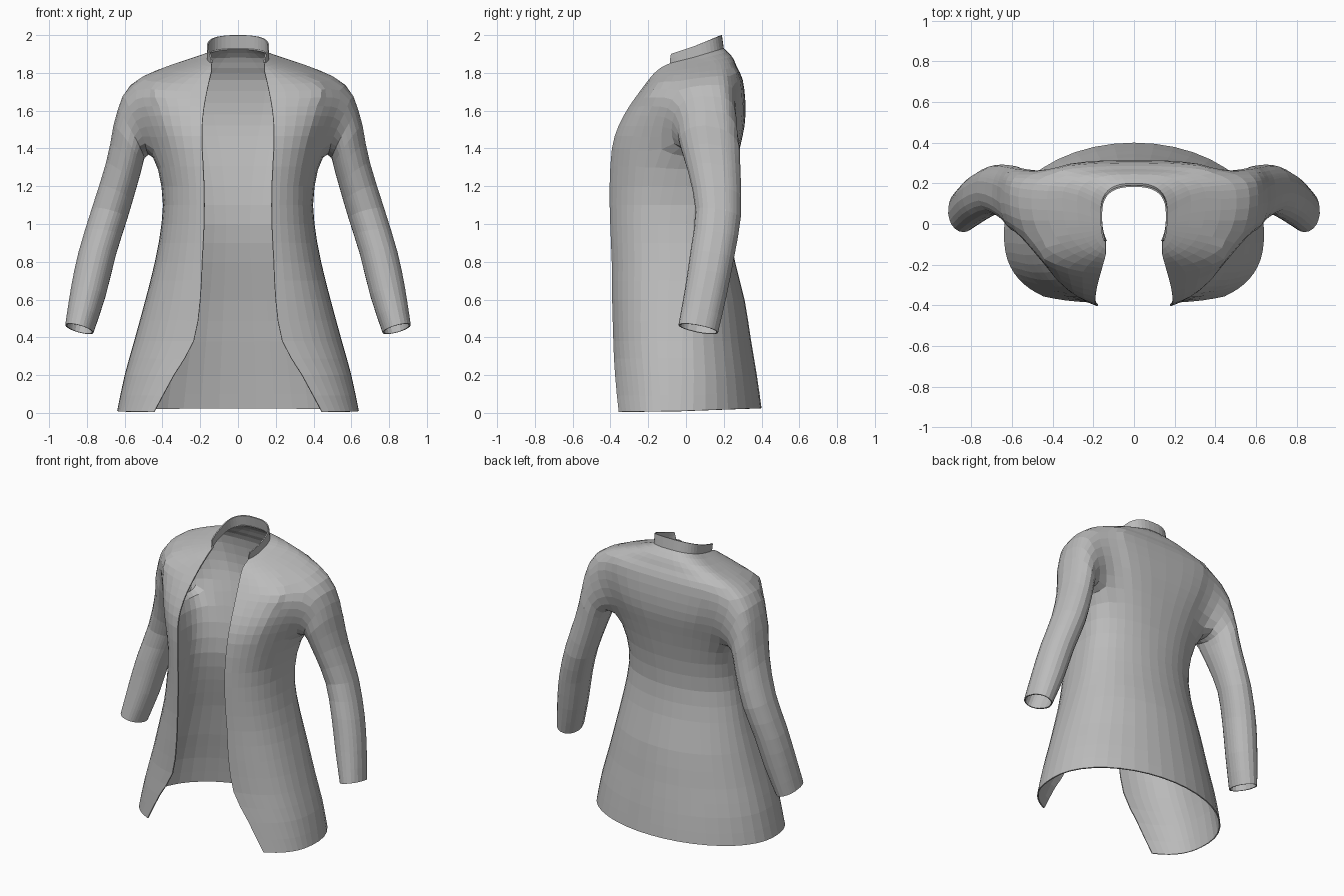
import bpy, bmesh
from math import sin, cos, asin, atan2, pi
from mathutils import Vector

old = bpy.data.objects.get("Cube")
if old:
    bpy.data.objects.remove(old)

cloth = bpy.data.materials.new("grey cloth")
cloth.use_nodes = True
GREY = (0.5, 0.5, 0.5, 1)
cloth.diffuse_color = GREY
cloth.node_tree.nodes["Principled BSDF"].inputs["Base Color"].default_value = GREY

# Body sections: z at front, side, back; opening x; half width; side y; front y; back y
BODY = [
    (.005, .01, .025, .445, .64, -.03, -.42, .40),
    (.2, .2, .2, .34, .6, -.02, -.41, .375),
    (.38, .38, .38, .235, .55, -.02, -.4, .345),
    (.6, .6, .6, .2, .49, -.01, -.405, .31),
    (.8, .8, .8, .19, .44, 0, -.41, .26),
    (1, 1, 1, .18, .405, 0, -.42, .23),
    (1.2, 1.2, 1.2, .18, .4, .02, -.425, .245),
    (1.4, 1.4, 1.4, .19, .45, .05, -.41, .285),
    (1.52, 1.52, 1.52, .19, .5, .08, -.37, .31),
    (1.62, 1.64, 1.64, .18, .55, .11, -.31, .315),
    (1.7, 1.76, 1.765, .165, .595, .14, -.25, .3),
    (1.77, 1.815, 1.83, .15, .43, .14, -.2, .27),
    (1.81, 1.86, 1.885, .14, .28, .11, -.17, .245),
    (1.835, 1.885, 1.93, .14, .165, .05, -.15, .2),
]
COLLAR = [BODY[-1], (1.87, 1.94, 2, .15, .165, .04, -.17, .19)]

# Sleeve sections: outer x, z; inner x, z; centre y; half depth
SLEEVE = [
    (.635, 1.705, .49, 1.39, .12, .175),
    (.66, 1.52, .505, 1.31, .125, .16),
    (.7, 1.32, .535, 1.2, .15, .14),
    (.775, 1.08, .585, 1.03, .17, .12),
    (.845, .85, .645, .84, .14, .115),
    (.885, .66, .7, .62, .105, .11),
    (.915, .465, .765, .425, .065, .105),
]
HALF = 10                     # columns in each of the front and back halves
ARM_ROWS = (7 * 2, 10 * 2)    # armhole rows and columns
ARM_COLS = (HALF - 3, HALF + 4)


def smooth_rows(keys, steps=2):
    """Pass a smooth curve through key sections."""
    rows = []
    for i in range(len(keys) - 1):
        p, a, b, n = (keys[max(i - 1, 0)], keys[i], keys[i + 1],
                      keys[min(i + 2, len(keys) - 1)])
        for s in range(steps):
            t = s / steps
            rows.append([y + t / 2 * (z - x + t * (2 * x - 5 * y + 4 * z - w
                         + t * (3 * (y - z) + w - x)))
                         for x, y, z, w in zip(p, a, b, n)])
    return rows + [keys[-1]]


def section(row):
    """Half outline from the front opening round the side to the centre back."""
    zf, zs, zb, opening, width, cy, yf, yb = row
    front_power = .75
    # the skirt back is round, the shoulder back is flatter
    back_power = 1 - .25 * min(max((zs - 1) / .6, 0), 1)
    start = asin((opening / width) ** (1 / front_power))
    points = []
    for i in range(2 * HALF + 1):
        if i <= HALF:
            a = start + (pi / 2 - start) * i / HALF
            y_end, z_end, power = yf, zf, front_power
        else:
            a = pi / 2 * i / HALF
            y_end, z_end, power = yb, zb, back_power
        c = abs(cos(a)) ** power
        x = width * abs(sin(a)) ** power if i < 2 * HALF else 0
        points.append(Vector((x, cy + (y_end - cy) * c, zs + (z_end - zs) * c)))
    return points


def loft(bm, rows, hole=None):
    grid = [[bm.verts.new(p) for p in section(r)] for r in rows]
    for j in range(len(grid) - 1):
        for i in range(2 * HALF):
            if hole and hole(j, i):
                continue
            bm.faces.new((grid[j][i], grid[j][i + 1],
                          grid[j + 1][i + 1], grid[j + 1][i]))
    return grid


def finish(name, bm):
    """Mirror the half garment and give the cloth a thin edge."""
    loose = [v for v in bm.verts if not v.link_faces]
    bmesh.ops.delete(bm, geom=loose, context='VERTS')
    bmesh.ops.recalc_face_normals(bm, faces=bm.faces)
    # the centre back must face backwards
    back = max(bm.faces, key=lambda f: f.calc_center_median().y)
    if back.normal.y < 0:
        bmesh.ops.reverse_faces(bm, faces=bm.faces)
    mesh = bpy.data.meshes.new(name)
    bm.to_mesh(mesh)
    bm.free()
    mesh.materials.append(cloth)
    obj = bpy.data.objects.new(name, mesh)
    bpy.context.collection.objects.link(obj)
    mirror = obj.modifiers.new("mirror", 'MIRROR')
    mirror.use_clip = True
    shell = obj.modifiers.new("cloth thickness", 'SOLIDIFY')
    shell.thickness = .008
    shell.offset = -1


# Body with an armhole
(r0, r1), (c0, c1) = ARM_ROWS, ARM_COLS
coat = bmesh.new()
grid = loft(coat, smooth_rows(BODY),
            lambda j, i: r0 <= j < r1 and c0 <= i < c1)

# Sleeve grown from the rim of the armhole
rim = ([grid[r0][i] for i in range(c0, c1)] + [grid[j][c1] for j in range(r0, r1)]
       + [grid[r1][i] for i in range(c1, c0, -1)]
       + [grid[j][c0] for j in range(r1, r0, -1)])
centre = sum((v.co for v in rim), Vector()) / len(rim)
angles = [atan2(v.co.y - centre.y, v.co.z - centre.z) for v in rim]
last = rim
for xo, zo, xi, zi, cy, depth in smooth_rows(SLEEVE):
    outer, inner = Vector((xo, cy, zo)), Vector((xi, cy, zi))
    mid, arm = (outer + inner) / 2, (outer - inner) / 2
    side = Vector((0, depth, -.02))
    ring = [coat.verts.new(mid + arm * cos(a) + side * sin(a)) for a in angles]
    for k in range(len(ring)):
        n = (k + 1) % len(ring)
        coat.faces.new((last[k], last[n], ring[n], ring[k]))
    last = ring

# Ease the cloth around the armhole so that sleeve and body blend
eased = set(rim)
for _ in range(2):
    eased |= {e.other_vert(v) for v in eased for e in v.link_edges}
eased = [v for v in coat.verts if v in eased]
for _ in range(6):
    bmesh.ops.smooth_vert(coat, verts=eased, factor=.5,
                          use_axis_x=True, use_axis_y=True, use_axis_z=True)
finish("coat_body_and_sleeves", coat)

# Standing collar
collar = bmesh.new()
loft(collar, smooth_rows(COLLAR))
finish("collar", collar)
